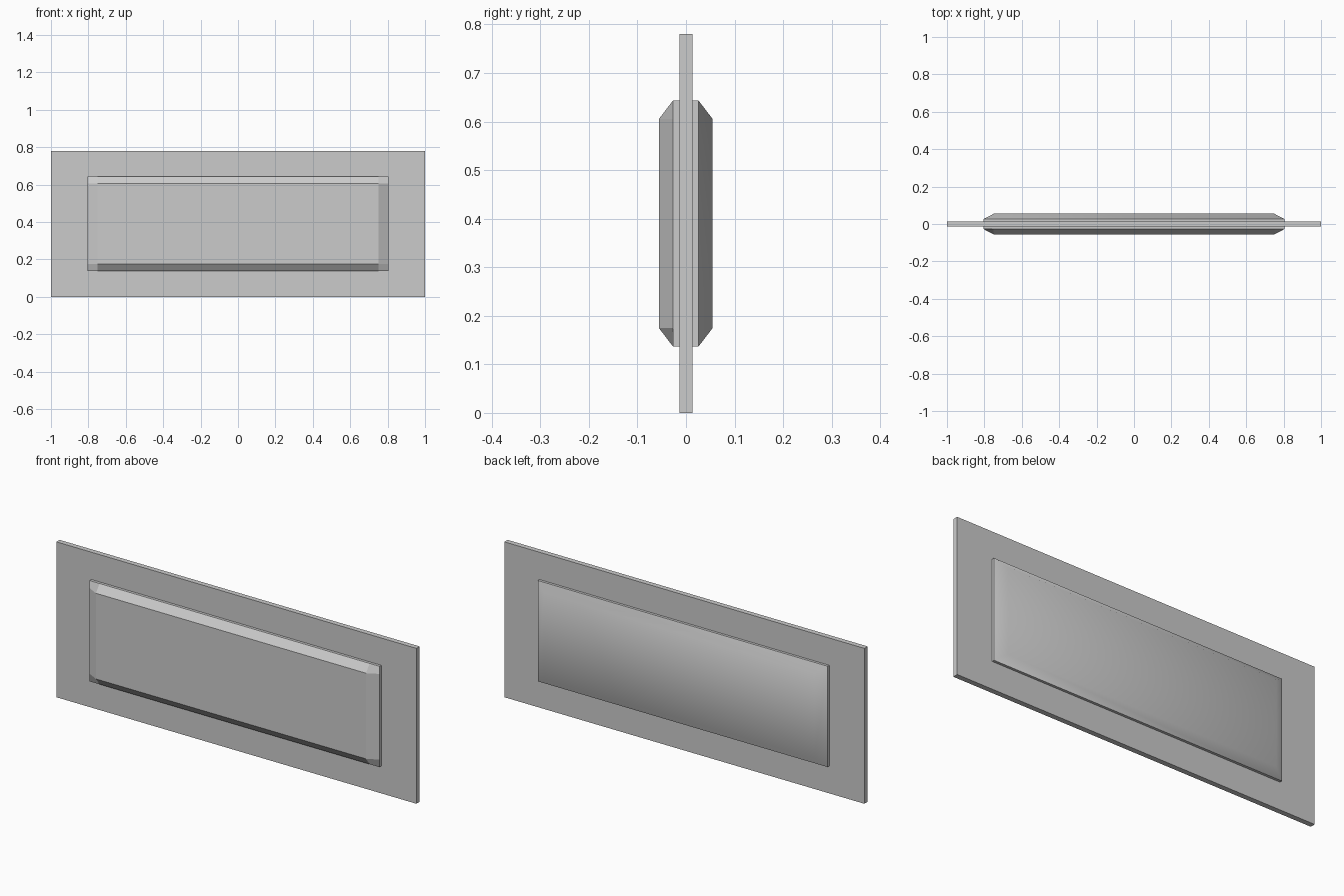
import bpy, bmesh

if "Cube" in bpy.data.objects:
    bpy.data.objects.remove(bpy.data.objects["Cube"])

ZC = 0.39            # height of the panel centre
HALF_T = 0.013       # half thickness of the board
OX, OZ = 0.805, 0.253   # outer half size of the raised panels
IX, IZ = 0.75, 0.215    # inner half size after the slope


def finish(bm, name):
    bmesh.ops.recalc_face_normals(bm, faces=bm.faces)
    mesh = bpy.data.meshes.new(name)
    bm.to_mesh(mesh)
    bm.free()
    obj = bpy.data.objects.new(name, mesh)
    bpy.context.collection.objects.link(obj)
    return obj


def ring(bm, hx, hz, y):
    return [bm.verts.new((sx * hx, y, ZC + sz * hz))
            for sx, sz in ((-1, -1), (1, -1), (1, 1), (-1, 1))]


def bridge(bm, a, b):
    return [bm.faces.new((a[i], a[(i + 1) % 4], b[(i + 1) % 4], b[i])) for i in range(4)]


# Flat backing board
bm = bmesh.new()
front, back = ring(bm, 1, 0.39, -HALF_T), ring(bm, 1, 0.39, HALF_T)
bridge(bm, front, back)
bm.faces.new(front)
bm.faces.new(back)
finish(bm, "backing_board")

# Front panel: flat-shaded, 3 x 3 patches with faceted corners
bm = bmesh.new()
xs, zs = (-OX, -IX, IX, OX), (-OZ, -IZ, IZ, OZ)
grid = [[bm.verts.new((x, -0.056 if i in (1, 2) and j in (1, 2) else -0.027, ZC + z))
         for j, z in enumerate(zs)] for i, x in enumerate(xs)]
for i in range(3):
    for j in range(3):
        bm.faces.new((grid[i][j], grid[i + 1][j], grid[i + 1][j + 1], grid[i][j + 1]))
rim = [e for e in bm.edges if e.is_boundary]
ext = bmesh.ops.extrude_edge_only(bm, edges=rim)["geom"]
for v in ext:
    if isinstance(v, bmesh.types.BMVert):
        v.co.y = -0.012
bmesh.ops.recalc_face_normals(bm, faces=bm.faces)
# Face the open shell towards the front
if sum(f.normal.y for f in bm.faces) > 0:
    bmesh.ops.reverse_faces(bm, faces=bm.faces)
finish(bm, "front_panel")

# Back panel: softly shaded slope with a crisp rim
bm = bmesh.new()
base, edge, top = ring(bm, OX, OZ, 0.012), ring(bm, OX, OZ, 0.026), ring(bm, IX, IZ, 0.055)
bridge(bm, base, edge)
slope = bridge(bm, edge, top)
cap = bm.faces.new(top)
for f in slope + [cap]:
    f.smooth = True
for i in range(4):
    bm.edges.get((edge[i], edge[(i + 1) % 4])).smooth = False
finish(bm, "back_panel")
